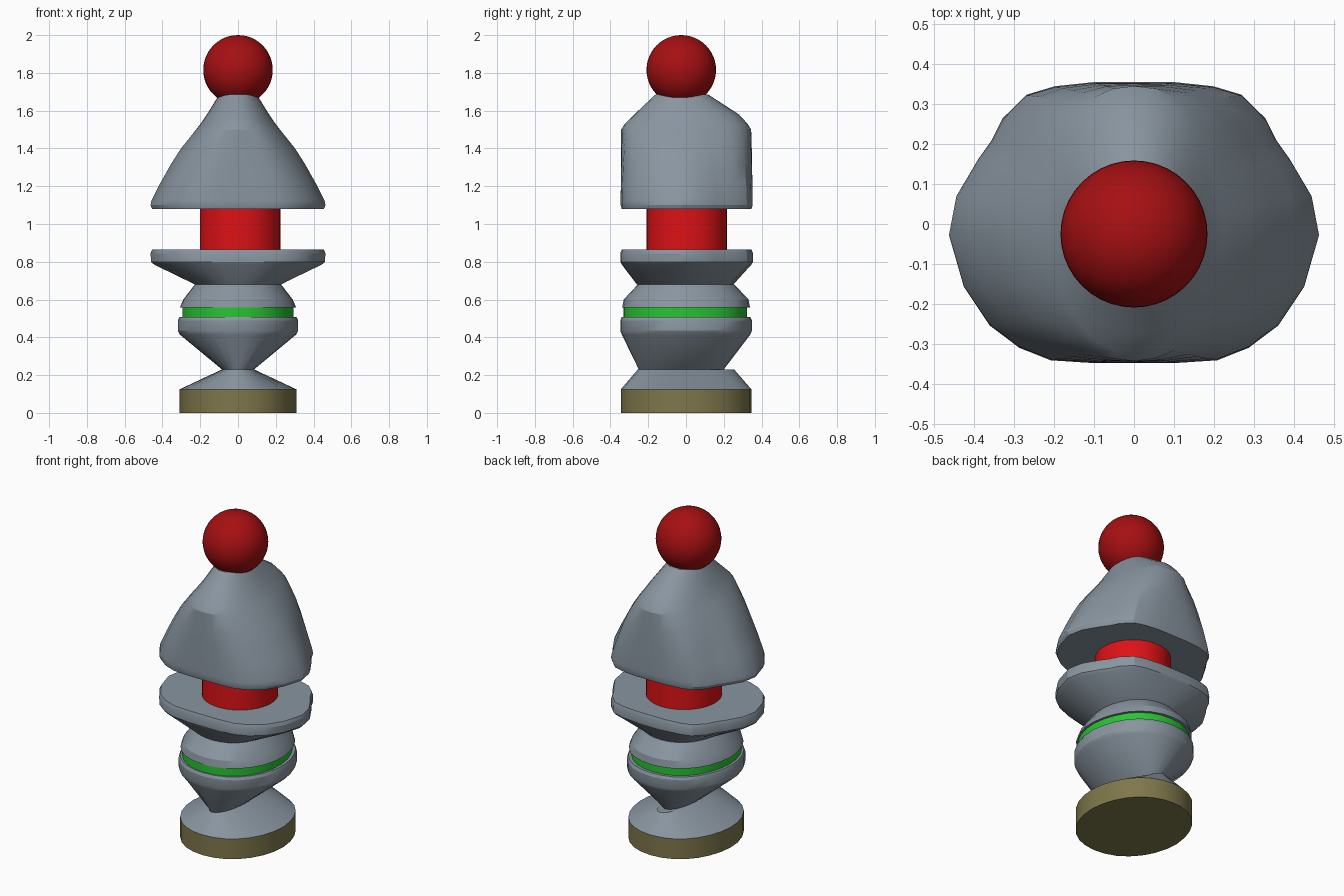
import bpy, bmesh, math

if "Cube" in bpy.data.objects:
    bpy.data.objects.remove(bpy.data.objects["Cube"])


def material(name, rgb):
    m = bpy.data.materials.new(name)
    m.diffuse_color = (*rgb, 1)
    m.use_nodes = True
    m.node_tree.nodes["Principled BSDF"].inputs["Base Color"].default_value = m.diffuse_color
    return m


GREY = material("stone grey", (0.25, 0.30, 0.35))
DARK_RED = material("dark red", (0.38, 0.005, 0.006))
RED = material("bright red", (0.72, 0.006, 0.008))
GREEN = material("green", (0.02, 0.56, 0.03))
OLIVE = material("olive", (0.21, 0.185, 0.07))

# Right half of the wide, slightly pinched plan outline, front to back
HALF = [(0, -1), (.22, -1), (.45, -.98), (.62, -.89), (.78, -.73), (.92, -.45),
        (1, -.08), (.96, .2), (.84, .47), (.77, .6), (.71, .76), (.58, .93),
        (.43, .99), (.22, 1.02), (0, 1.02)]


def outline(rx, ry, cy, pinch):
    """Plan outline: ellipse blended towards the pinched shape."""
    n = len(HALF) - 1
    half = []
    for i, (px, py) in enumerate(HALF):
        a = -math.pi / 2 + math.pi * i / n
        x = math.cos(a) * (1 - pinch) + px * pinch
        y = math.sin(a) * (1 - pinch) + py * pinch
        half.append((x * rx, cy + y * ry))
    return half + [(-x, y) for x, y in half[-2:0:-1]]


def loft(name, layers, mat):
    """Closed solid through layers of (z, rx, ry, cy, pinch)."""
    bm = bmesh.new()
    rings = [[bm.verts.new((x, y, z)) for x, y in outline(rx, ry, cy, p)]
             for z, rx, ry, cy, p in layers]
    for lo, hi in zip(rings, rings[1:]):
        for i in range(len(lo)):
            j = (i + 1) % len(lo)
            bm.faces.new((lo[i], lo[j], hi[j], hi[i]))
    bm.faces.new(rings[0][::-1])
    bm.faces.new(rings[-1])
    bmesh.ops.recalc_face_normals(bm, faces=bm.faces)
    mesh = bpy.data.meshes.new(name)
    bm.to_mesh(mesh)
    bm.free()
    ob = bpy.data.objects.new(name, mesh)
    bpy.context.collection.objects.link(ob)
    finish(ob, name, mat, 25)


def finish(ob, name, mat, angle):
    ob.name = name
    ob.data.materials.append(mat)
    bpy.ops.object.select_all(action='DESELECT')
    ob.select_set(True)
    bpy.context.view_layer.objects.active = ob
    bpy.ops.object.shade_smooth_by_angle(angle=math.radians(angle))


# Base and the pinched ridge above it
loft("base", [(0, .31, .345, 0, .1), (.125, .31, .345, 0, .1)], OLIVE)
loft("base_ridge", [(.125, .31, .345, 0, .1), (.23, .085, .255, 0, 0)], GREY)

# Lower bowl, green band and collar
loft("lower_bowl", [(.23, .085, .225, -.025, 0), (.415, .31, .34, 0, .15),
                    (.435, .32, .348, 0, .15), (.49, .32, .348, 0, .15),
                    (.507, .312, .34, 0, .15)], GREY)
loft("green_band", [(.505, .296, .327, -.005, .15), (.558, .296, .327, -.005, .15)], GREEN)
loft("collar", [(.557, .31, .338, 0, .15), (.60, .292, .33, 0, .2),
                (.68, .23, .255, 0, .2)], GREY)

# Upper dish
loft("upper_dish", [(.68, .23, .255, -.005, .2), (.785, .445, .34, 0, .9),
                    (.80, .46, .348, 0, 1), (.845, .463, .348, 0, 1),
                    (.865, .455, .34, 0, 1)], GREY)

# Red neck
bpy.ops.mesh.primitive_cylinder_add(vertices=40, radius=.213, depth=.24,
                                    location=(.011, .004, .972))
finish(bpy.context.object, "neck", RED, 30)

# Bell-shaped cap
loft("cap", [(1.08, .455, .34, 0, 1), (1.1, .463, .346, 0, 1),
             (1.125, .458, .346, 0, 1), (1.22, .41, .345, 0, .95),
             (1.32, .355, .344, 0, .8), (1.40, .305, .344, 0, .6),
             (1.50, .225, .343, 0, .3), (1.53, .2, .325, 0, .2),
             (1.58, .165, .277, .003, .1), (1.685, .1, .14, -.022, 0)], GREY)

# Ball on top
bpy.ops.mesh.primitive_uv_sphere_add(segments=40, ring_count=24, radius=.184,
                                     location=(0, -.025, 1.816))
finish(bpy.context.object, "top_ball", DARK_RED, 60)
